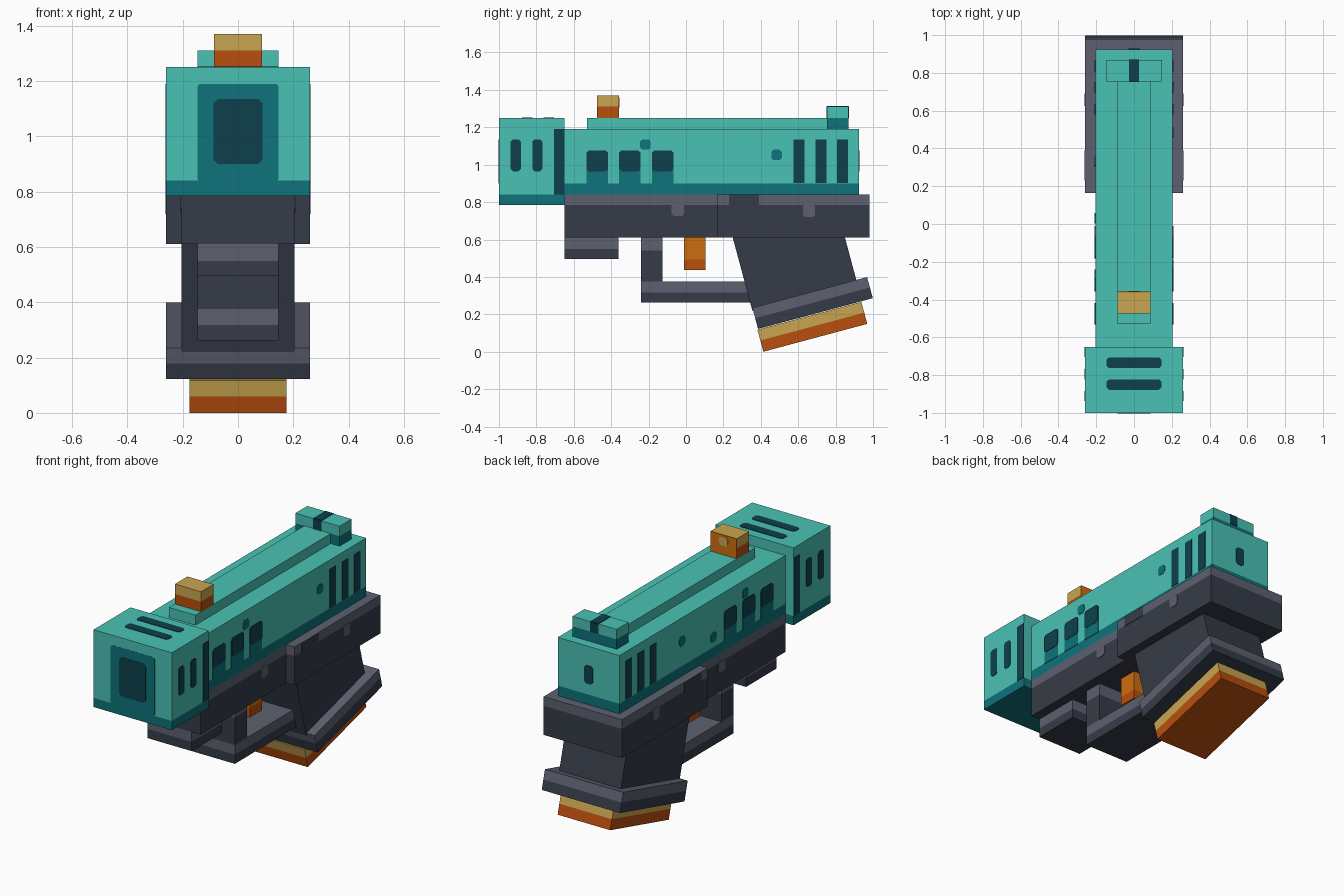
import bpy, bmesh, math
from mathutils import Matrix, Vector

if "Cube" in bpy.data.objects:
    bpy.data.objects.remove(bpy.data.objects["Cube"])


def material(name, hexa):
    m = bpy.data.materials.new(name)
    rgb = [int(hexa[i:i + 2], 16) / 255 for i in (0, 2, 4)]
    lin = [c / 12.92 if c < 0.04045 else ((c + 0.055) / 1.055) ** 2.4 for c in rgb]
    m.diffuse_color = (*lin, 1)
    m.use_nodes = True
    m.node_tree.nodes["Principled BSDF"].inputs["Base Color"].default_value = m.diffuse_color
    return m


TEAL = material("light teal", "4AC2B5")
SEA = material("dark teal", "0E737B")
DEEP = material("deep teal", "0D404D")
GREY = material("light grey", "5D6170")
SLATE = material("slate", "353B47")
GOLD = material("gold", "C9A550")
RUST = material("rust orange", "B94E0E")
ORANGE = material("orange", "CC6E10")


def finish(name, bm, mats):
    bmesh.ops.recalc_face_normals(bm, faces=bm.faces)
    me = bpy.data.meshes.new(name)
    bm.to_mesh(me)
    bm.free()
    for m in mats:
        me.materials.append(m)
    ob = bpy.data.objects.new(name, me)
    bpy.context.collection.objects.link(ob)
    return ob


def block(name, hx, y, z, upper, lower=None, split=None, move=None):
    """Box of half width hx; faces under the split height take the lower colour."""
    bm = bmesh.new()
    size = Matrix.Diagonal((2 * hx, y[1] - y[0], z[1] - z[0], 1))
    bmesh.ops.create_cube(bm, size=1, matrix=Matrix.Translation((0, sum(y) / 2, sum(z) / 2)) @ size)
    if split is not None:
        bmesh.ops.bisect_plane(bm, geom=bm.verts[:] + bm.edges[:] + bm.faces[:],
                               plane_co=(0, 0, split), plane_no=(0, 0, 1))
        for f in bm.faces:
            f.material_index = int(f.calc_center_median().z < split)
    if move:
        bm.transform(move)
    return finish(name, bm, [upper, lower or upper])


def plate(name, axis, at, u, v, mat, corner=0.012, lift=0.003):
    """Thin panel with clipped corners, lying on a plane across the axis."""
    (a, b), (c, d), k = u, v, corner
    pts = [(a + k, c), (b - k, c), (b, c + k), (b, d - k),
           (b - k, d), (a + k, d), (a, d - k), (a, c + k)]
    if k == 0:
        pts = [(a, c), (b, c), (b, d), (a, d)]
    place = {"x": lambda p, q, w: (w, p, q),
             "y": lambda p, q, w: (p, w, q),
             "z": lambda p, q, w: (p, q, w)}[axis]
    bm = bmesh.new()
    lo, hi = ([bm.verts.new(place(p, q, at + w)) for p, q in pts] for w in (-lift, lift))
    bm.faces.new(lo)
    bm.faces.new(hi)
    n = len(pts)
    for i in range(n):
        j = (i + 1) % n
        bm.faces.new((lo[i], lo[j], hi[j], hi[i]))
    return finish(name, bm, [mat])


def both_sides(name, x, u, v, mat, corner=0.012, lift=0.003):
    for s, side in ((1, "right"), (-1, "left")):
        plate(f"{name}_{side}", "x", s * x, u, v, mat, corner, lift)


# Muzzle block with front bore, side vents and top slots
block("muzzle", 0.26, (-1, -0.65), (0.785, 1.25), TEAL, SEA, 0.84)
plate("muzzle_panel", "y", -0.998, (-0.147, 0.147), (0.835, 1.19), SEA, 0.01)
plate("muzzle_bore", "y", -0.998, (-0.088, 0.088), (0.90, 1.135), DEEP, 0.015, 0.005)
both_sides("muzzle_rear_band", 0.26, (-0.705, -0.651), (0.84, 1.19), DEEP, 0)
for i, y in enumerate((-0.91, -0.795)):
    both_sides(f"muzzle_vent_{i}", 0.26, (y - 0.027, y + 0.027), (0.965, 1.135), DEEP)
for i, y in enumerate((-0.735, -0.85)):
    plate(f"muzzle_slot_{i}", "z", 1.25, (-0.145, 0.145), (y - 0.028, y + 0.028), DEEP)

# Slide with rail, windows and rear grip slots
block("slide", 0.205, (-0.65, 0.925), (0.84, 1.19), TEAL, SEA, 0.90)
block("top_rail", 0.088, (-0.53, 0.76), (1.19, 1.25), TEAL)
for i, y in enumerate((-0.475, -0.30, -0.125)):
    both_sides(f"window_skirt_{i}", 0.205, (y - 0.058, y + 0.058), (0.895, 0.98), SEA, 0)
    both_sides(f"window_{i}", 0.205, (y - 0.058, y + 0.058), (0.965, 1.075), DEEP, 0.012, 0.005)
for i, y in enumerate((0.605, 0.722, 0.837)):
    both_sides(f"slide_slot_{i}", 0.205, (y - 0.029, y + 0.029), (0.903, 1.135), DEEP, 0)
for i, (s, y, z) in enumerate(((1, -0.217, 1.108), (1, 0.485, 1.052),
                               (-1, -0.27, 1.11), (-1, 0.03, 0.96), (-1, 0.33, 1.05))):
    plate(f"slide_stud_{i}", "x", s * 0.205, (y - 0.028, y + 0.028), (z - 0.028, z + 0.028), SEA)
plate("slide_back_slot", "y", 0.925, (-0.028, 0.028), (0.965, 1.075), DEEP)

# Sights
block("rear_sight", 0.147, (0.755, 0.868), (1.19, 1.31), TEAL, SEA, 1.25)
plate("rear_sight_notch_top", "z", 1.31, (-0.027, 0.027), (0.755, 0.868), DEEP, 0)
for end, y in (("front", 0.755), ("back", 0.868)):
    plate(f"rear_sight_notch_{end}", "y", y, (-0.027, 0.027), (1.25, 1.31), DEEP, 0)
block("front_sight", 0.087, (-0.475, -0.36), (1.25, 1.37), GOLD, RUST, 1.31)
plate("front_sight_back", "y", -0.36, (-0.087, 0.087), (1.25, 1.37), ORANGE, 0)
plate("front_sight_dot", "y", -0.36, (-0.028, 0.028), (1.305, 1.36), GOLD, 0.012, 0.005)

# Frame: slim front half and wide rear half, with worn upper edge
block("front_frame", 0.205, (-0.65, 0.165), (0.61, 0.84), GREY, SLATE, 0.785)
block("rear_frame", 0.26, (0.165, 0.98), (0.61, 0.84), GREY, SLATE, 0.785)
both_sides("front_frame_drip", 0.205, (-0.078, -0.01), (0.725, 0.79), GREY)
both_sides("rear_frame_drip", 0.26, (0.625, 0.69), (0.72, 0.79), GREY)
both_sides("rear_frame_gap", 0.26, (0.23, 0.39), (0.78, 0.84), SLATE, 0)

# Accessory mount, trigger guard and trigger
block("accessory_mount", 0.147, (-0.65, -0.36), (0.495, 0.61), GREY, SLATE, 0.55)
block("guard_post", 0.147, (-0.24, -0.125), (0.375, 0.61), GREY, SLATE, 0.54)
block("guard_bar", 0.147, (-0.24, 0.36), (0.262, 0.375), GREY, SLATE, 0.317)
block("trigger", 0.087, (-0.01, 0.105), (0.437, 0.61), ORANGE, RUST, 0.492)

# Slanted grip, sheared back from the frame
tilt = math.radians(15)
grip = block("grip", 0.205, (0.25, 0.85), (0.22, 0.61), SLATE)
for vert in grip.data.vertices:
    vert.co.y += (0.61 - vert.co.z) * math.tan(tilt)
    if vert.co.z < 0.5 and vert.co.y > 0.7:
        vert.co.z += 0.12
        vert.co.y -= 0.12 * math.tan(tilt)

# Grip collar and magazine base, turned with the grip


def tilted(y, z):
    return Matrix.Translation((0, y, z)) @ Matrix.Rotation(tilt, 4, "X")


block("grip_collar", 0.26, (0, 0.635), (-0.117, 0), GREY, SLATE, -0.058, tilted(0.355, 0.235))
block("magazine_base", 0.175, (0, 0.575), (-0.122, 0), GOLD, RUST, -0.06, tilted(0.382, 0.118))
